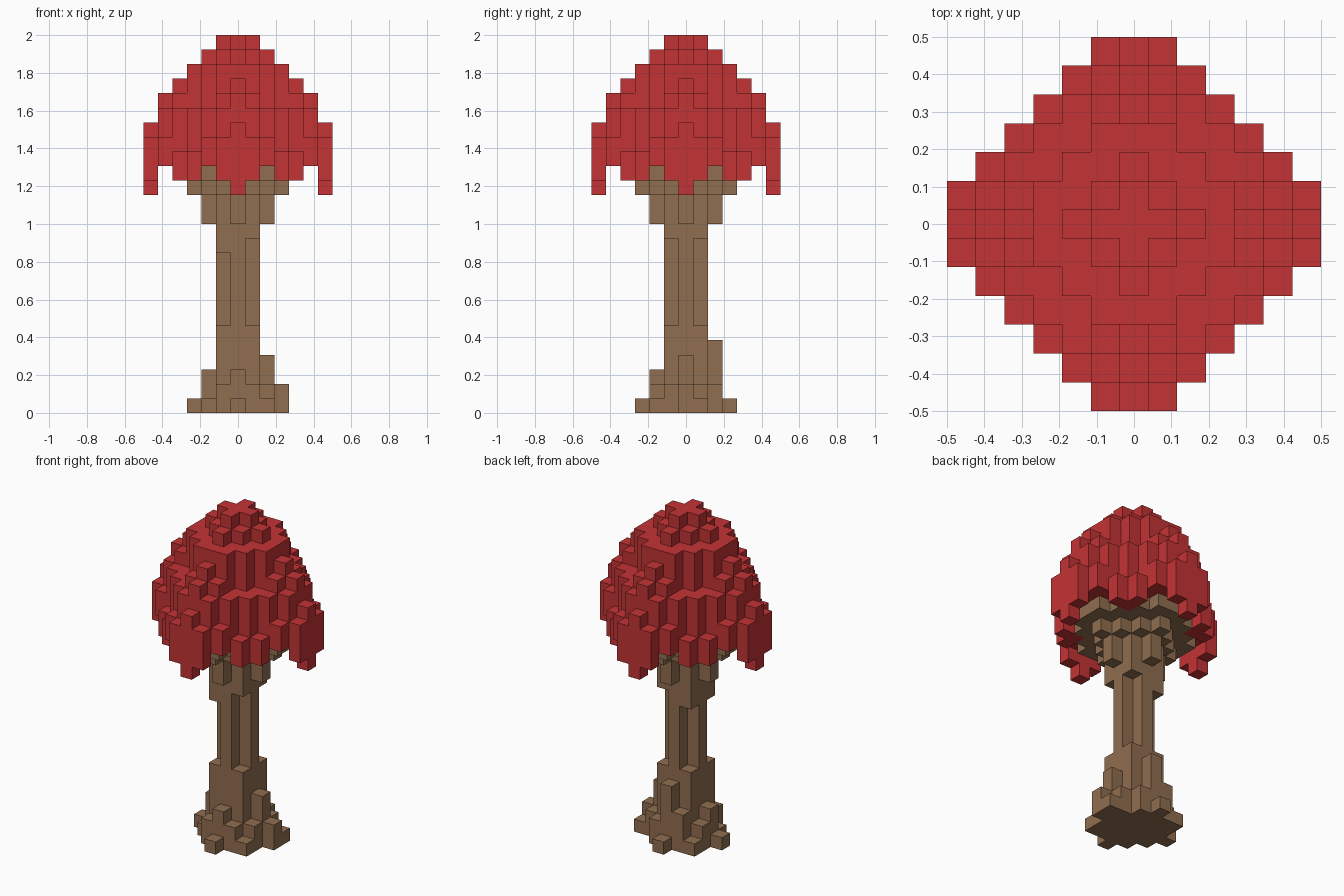
import bpy
import bmesh
import math
from mathutils import Vector

cube = bpy.data.objects.get("Cube")
if cube:
    bpy.data.objects.remove(cube, do_unlink=True)

UNIT = 1 / 13  # edge of one block


def make_material(name, rgb):
    mat = bpy.data.materials.new(name)
    mat.use_nodes = True
    mat.diffuse_color = (*rgb, 1)
    mat.node_tree.nodes["Principled BSDF"].inputs["Base Color"].default_value = (*rgb, 1)
    return mat


def column(cells, i, j, bottom, top):
    cells.update((i, j, k) for k in range(bottom, top))


def disc(cells, reach, limit, bottom, top):
    """Stack of blocks with a stepped diamond plan."""
    for i in range(-limit, limit + 1):
        for j in range(-limit, limit + 1):
            if abs(i) + abs(j) <= reach:
                column(cells, i, j, bottom, top)


def build(name, cells, solid, mat):
    """Skin the outside of a set of blocks."""
    bm = bmesh.new()
    for cell in sorted(cells):
        centre = Vector(cell) + Vector((0, 0, 0.5))
        for axis in range(3):
            for sign in (-1, 1):
                step = Vector((0, 0, 0))
                step[axis] = sign
                if tuple(int(c) for c in Vector(cell) + step) in solid:
                    continue
                u, v = Vector((0, 0, 0)), Vector((0, 0, 0))
                u[(axis + 1) % 3] = 0.5
                v[(axis + 2) % 3] = 0.5 * sign
                mid = centre + step * 0.5
                corners = (mid - u - v, mid + u - v, mid + u + v, mid - u + v)
                bm.faces.new([bm.verts.new(c * UNIT) for c in corners])
    bmesh.ops.remove_doubles(bm, verts=bm.verts, dist=UNIT / 100)
    bmesh.ops.dissolve_limit(bm, angle_limit=math.radians(1),
                             verts=bm.verts, edges=bm.edges)
    mesh = bpy.data.meshes.new(name)
    bm.to_mesh(mesh)
    bm.free()
    mesh.materials.append(mat)
    obj = bpy.data.objects.new(name, mesh)
    bpy.context.collection.objects.link(obj)


# Crown: column tops for one eighth of the plan, repeated all round
tops = {(0, 0): 26, (1, 0): 26, (1, 1): 25, (2, 0): 25, (2, 1): 24, (2, 2): 24,
        (3, 0): 24, (3, 1): 24, (3, 2): 21, (3, 3): 21, (4, 0): 23, (4, 1): 22,
        (4, 2): 21, (4, 3): 18, (5, 0): 22, (5, 1): 21, (5, 2): 19,
        (6, 0): 20, (6, 1): 19}
# Hanging tips reach below the rim
tips = {(6, 0): 15, (6, 1): 16, (4, 3): 16, (3, 3): 16}
crown = set()
for i in range(-6, 7):
    for j in range(-6, 7):
        key = (max(abs(i), abs(j)), min(abs(i), abs(j)))
        if key in tops:
            column(crown, i, j, tips.get(key, 17), tops[key])

# Trunk: slim stem that flares in steps under the crown
trunk = set()
disc(trunk, 1, 1, 0, 17)
disc(trunk, 2, 2, 13, 17)
disc(trunk, 3, 3, 15, 17)
disc(trunk, 5, 4, 16, 17)
for (i, j), low, high in (((1, -1), 6, 12), ((-1, -1), 6, 11),
                          ((1, 1), 6, 12), ((-1, 1), 6, 11)):
    column(trunk, i, j, 0, low)
    column(trunk, i, j, high, 17)

# Roots: uneven stubs around the foot
disc(trunk, 3, 2, 0, 1)
roots = {(2, 0): 4, (-2, 0): 3, (0, -2): 3, (0, 2): 5, (1, -2): 2, (2, 1): 2,
         (-1, -2): 2, (1, 2): 2, (-2, 1): 2, (2, -1): 2, (-1, 2): 3,
         (2, -2): 1, (-2, 2): 1, (3, 0): 2, (3, 1): 1,
         (-3, 0): 1, (0, -3): 1, (0, 3): 1}
for (i, j), height in roots.items():
    column(trunk, i, j, 0, height)

solid = crown | trunk
build("crown", crown, solid, make_material("leaf red", (0.55, 0.033, 0.035)))
build("trunk", trunk, solid, make_material("bark brown", (0.28, 0.156, 0.08)))
